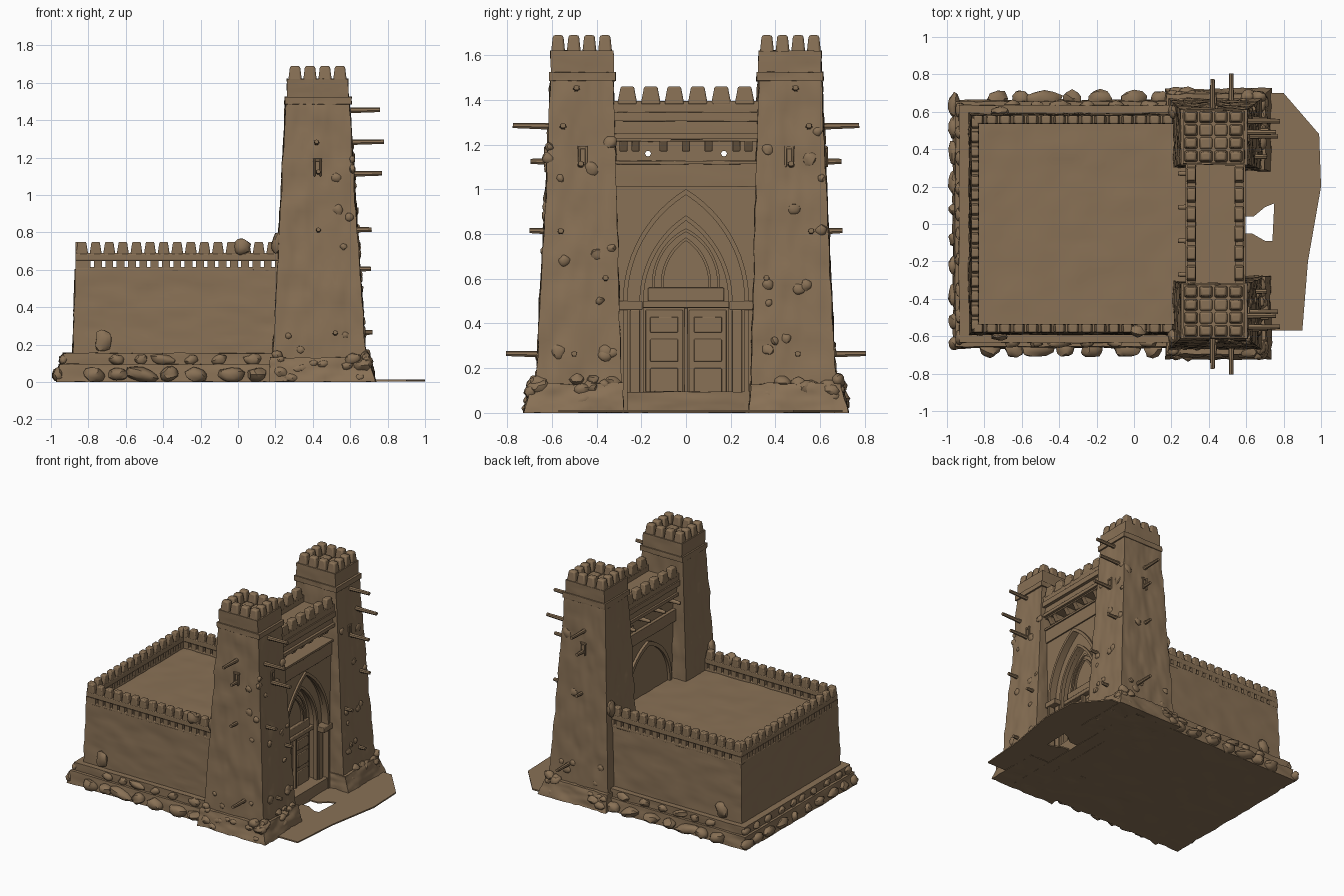
import bpy, bmesh, math, random
from mathutils import Vector, Matrix, noise

random.seed(4)
old = bpy.data.objects.get("Cube")
if old:
    bpy.data.objects.remove(old, do_unlink=True)

clay = bpy.data.materials.new("sun_baked_clay")
clay.use_nodes = True
COLOR = (0.25, 0.165, 0.092, 1)
clay.diffuse_color = COLOR
clay.node_tree.nodes["Principled BSDF"].inputs["Base Color"].default_value = COLOR


def shade(ob, angle=40):
    bpy.ops.object.select_all(action='DESELECT')
    ob.select_set(True)
    bpy.context.view_layer.objects.active = ob
    bpy.ops.object.shade_smooth_by_angle(angle=math.radians(angle))


def finish(name, bm, bevel=0.0, cuts=0, rough=0.0):
    """Turn a bmesh into an object, optionally worn by noise and bevelled."""
    if cuts:
        bmesh.ops.subdivide_edges(bm, edges=bm.edges[:], cuts=cuts, use_grid_fill=True)
        bm.normal_update()
        for v in bm.verts:
            n = noise.noise(v.co * 9) + 0.6 * noise.noise(v.co * 23)
            v.co += v.normal * n * rough
            v.co.z = max(v.co.z, 0)
    me = bpy.data.meshes.new(name)
    bm.to_mesh(me)
    bm.free()
    me.materials.append(clay)
    ob = bpy.data.objects.new(name, me)
    bpy.context.collection.objects.link(ob)
    if bevel:
        mod = ob.modifiers.new("soft_edges", 'BEVEL')
        mod.width, mod.segments = bevel, 2
    shade(ob)
    return ob


def block(bm, x, y, z, top_x=None, top_y=None):
    """Box from ranges, with an optional different top rectangle."""
    tx, ty = top_x or x, top_y or y
    vs = bmesh.ops.create_cube(bm, size=2)["verts"]
    for v in vs:
        i, j, k = (int(c > 0) for c in v.co)
        v.co = ((tx if k else x)[i], (ty if k else y)[j], z[k])


def solid(name, *args, bevel=0.0, cuts=0, rough=0.0):
    bm = bmesh.new()
    block(bm, *args)
    return finish(name, bm, bevel, cuts, rough)


def merlon(bm, cx, cy, wx, wy, z0, z1, px=0.7, py=0.7):
    block(bm, (cx - wx, cx + wx), (cy - wy, cy + wy), (z0, z1),
          (cx - wx * px, cx + wx * px), (cy - wy * py, cy + wy * py))


def rod(bm, a, b, r):
    a, b = Vector(a), Vector(b)
    turn = (b - a).to_track_quat('Z', 'Y').to_matrix().to_4x4()
    bmesh.ops.create_cone(bm, cap_ends=True, segments=7, radius1=r, radius2=r * 0.7,
                          depth=(b - a).length, matrix=Matrix.Translation((a + b) / 2) @ turn)


def rock(bm, p, s):
    spin = Matrix.Rotation(random.uniform(-0.3, 0.3), 4, 'Y')
    vs = bmesh.ops.create_icosphere(bm, subdivisions=2, radius=1)["verts"]
    seed = Vector(p) * 40
    for v in vs:
        q = v.co * (1 + 0.35 * noise.noise(v.co * 1.3 + seed))
        v.co = Vector(p) + spin @ Vector(q[i] * s[i] for i in range(3))
        v.co.z = max(v.co.z, 0)


def plate(name, outlines, x0, x1, flat=False):
    """Extrude (y, z) outlines along x, or (x, y) outlines along z when flat."""
    cu = bpy.data.curves.new(name, 'CURVE')
    cu.dimensions, cu.fill_mode, cu.extrude = '2D', 'BOTH', (x1 - x0) / 2
    for pts in outlines:
        sp = cu.splines.new('POLY')
        sp.points.add(len(pts) - 1)
        for p, q in zip(sp.points, pts):
            p.co = (*q, 0, 1)
        sp.use_cyclic_u = True
    ob = bpy.data.objects.new(name, cu)
    bpy.context.collection.objects.link(ob)
    bpy.ops.object.select_all(action='DESELECT')
    ob.select_set(True)
    bpy.context.view_layer.objects.active = ob
    bpy.ops.object.convert(target='MESH')
    ob = bpy.context.view_layer.objects.active
    shift = Matrix.Translation((0, 0, (x0 + x1) / 2))
    turn = Matrix(((0, 0, 1, 0), (1, 0, 0, 0), (0, 1, 0, 0), (0, 0, 0, 1)))
    ob.data.transform(shift if flat else turn @ shift)
    ob.data.materials.clear()
    ob.data.materials.append(clay)
    shade(ob, 30)


def arch(h, spring, apex, foot=0.01, n=12):
    """Pointed arch path from left foot to right foot."""
    rise = apex - spring
    r = (h * h + rise * rise) / (2 * h)
    c = r - h
    end = math.atan2(rise, -c)
    left = [(-h, foot)] + [(c + r * math.cos(t), spring + r * math.sin(t))
            for t in (math.pi + (end - math.pi) * i / n for i in range(n + 1))]
    return left + [(-y, z) for y, z in reversed(left[:-1])]


def rim(name, h, spring, apex, w, x0, x1, foot=0.01):
    plate(name, [arch(h + w, spring, apex + w * 1.3, foot) + arch(h, spring, apex, foot)[::-1]], x0, x1)


# Ground sheet with its broken notch, and stepped plinth
plate("ground_sheet", [[(0.55, 0.7), (0.8, 0.7), (0.99, 0.48), (1, 0.2), (0.93, -0.2), (0.9, -0.57),
      (0.55, -0.57), (0.55, -0.05), (0.63, -0.05), (0.7, -0.09), (0.74, -0.09), (0.75, 0.11),
      (0.7, 0.09), (0.64, 0.04), (0.55, 0.04)]], 0.004, 0.014, True)
solid("plinth_lower", (-.97, .57), (-.665, .665), (0, .095), (-.955, .57), (-.655, .655), cuts=24, rough=.008)
solid("plinth_upper", (-.935, .3), (-.635, .635), (.08, .155), cuts=24, rough=.005)

# Courtyard block and its roof
solid("courtyard_walls", (-.885, .35), (-.595, .595), (.1, .6), (-.87, .35), (-.58, .58), cuts=24, rough=.006)

# Courtyard parapet: rails, small posts with openings between, and merlons
bm = bmesh.new()
posts = bmesh.new()


def parapet_run(a, b, fixed, along_x):
    """One straight parapet; fixed is its thickness range."""
    def put(target, u, z, top=None):
        if along_x:
            block(target, u, fixed, z, top, None)
        else:
            block(target, fixed, u, z, None, top)
    put(bm, (a, b), (.59, .615))
    put(bm, (a, b), (.648, .69))
    n = round((b - a) / .061)
    step = (b - a) / n
    for i in range(n + 1):
        u = a + i * step
        put(posts, (max(a, u - .021), min(b, u + .021)), (.61, .65))
    n = round((b - a) / .075)
    step = (b - a) / n
    for i in range(n):
        u = a + (i + .5) * step
        put(bm, (u - .033, u + .033), (.68, .75), (u - .022, u + .022))


for s in (-1, 1):
    parapet_run(-.87, .22, tuple(sorted((s * .58, s * .535))), True)
parapet_run(-.58, .58, (-.87, -.83), False)
finish("courtyard_parapet", bm, .007)
finish("parapet_posts", posts)

# Gate towers, mirrored across y
for s, side in ((-1, "right"), (1, "left")):
    def span(a, b):
        return tuple(sorted((s * a, s * b)))
    solid(side + "_tower", (.185, .685), span(.29, .672), (.08, 1.5),
          (.255, .595), span(.325, .605), cuts=28, rough=.009)
    solid(side + "_tower_foot", (.165, .735), span(.28, .725), (0, .13),
          (.175, .7), span(.285, .695), cuts=14, rough=.014)
    solid(side + "_tower_band", (.25, .608), span(.315, .613), (1.485, 1.525), bevel=.01, cuts=12, rough=.004)
    solid(side + "_tower_crown", (.262, .592), span(.322, .603), (1.5, 1.62),
          (.262, .588), span(.325, .607), cuts=8, rough=.004)
    bm = bmesh.new()
    for i in range(4):
        for j in range(4):
            if i in (0, 3) or j in (0, 3):
                merlon(bm, .305 + i * .08, s * (.362 + j * .07), .038, .033, 1.6, 1.69)
            else:
                merlon(bm, .305 + i * .08, s * (.362 + j * .07), .036, .033, 1.6, 1.635, .9, .9)
    finish(side + "_tower_merlons", bm, .01)

    # Scaffold poles
    bm = bmesh.new()
    for y, z, tip in ((.49, 1.45, .76), (.55, 1.28, .78), (.47, 1.11, .77),
                      (.56, .81, .715), (.36, .6, .71), (.5, .26, .72)):
        rod(bm, (.5, s * y, z), (tip, s * y, z + .005), .018)
    for x, z, tip in ((.42, 1.28, .775), (.43, 1.12, .695), (.43, .81, .7), (.52, .26, .805)):
        rod(bm, (x, s * .55, z), (x, s * tip, z + .005), .017)
    finish(side + "_tower_poles", bm)

    # Arrow slit frames on the front and outer faces
    bm = bmesh.new()
    for d in (-1, 1):
        block(bm, (.55, .622), span(.462 + d * .016 - .005, .462 + d * .016 + .005), (1.1, 1.19))
        block(bm, (.425 + d * .016 - .005, .425 + d * .016 + .005), span(.6, .635), (1.1, 1.19))
    block(bm, (.55, .62), span(.44, .485), (1.18, 1.195))
    block(bm, (.4, .45), span(.6, .632), (1.18, 1.195))
    finish(side + "_arrow_slits", bm, .003)

    # Fallen and embedded stones
    bm = bmesh.new()
    for i in range(26):
        t = random.random()
        size = random.uniform(.025, .05)
        z = random.uniform(.015, .15)
        if i % 2:
            rock(bm, (.7 - z * .15, s * (.3 + .4 * t), z), (size * .7, size, size * .75))
        else:
            rock(bm, (.2 + .5 * t, s * (.71 - z * .2), z), (size, size * .7, size * .7))
    for i in range(20):
        z = .17 + random.random() ** 1.7 * 1.1
        size = random.uniform(.018, .034)
        lean = (z - .08) / 1.42
        if i % 3:
            rock(bm, (.68 - .09 * lean, s * random.uniform(.32, .62), z), (.016, size, size))
        else:
            rock(bm, (random.uniform(.25, .6), s * (.667 - .067 * lean), z), (size, .014, size))
    for x, size in ((-.5, .09), (-.2, .06), (-.02, .07), (-.75, .06), (.12, .05), (-.35, .05), (-.62, .05)):
        rock(bm, (x + s * .02, s * .67, .04), (size, .045, .038))
        rock(bm, (x + .1, s * .635, .12), (size * .7, .025, .028))
    rock(bm, (-.72, s * .6, .22), (.045, .025, .06))
    rock(bm, (.21, s * .6, .74), (.03, .04, .06))
    for y in (.08, .22, .38, .52, .64):
        rock(bm, (-.962, s * y, .04), (.03, random.uniform(.03, .07), .035))
        rock(bm, (-.93, s * (y - .03), .12), (.025, .04, .03))
    finish(side + "_stones", bm)

bm = bmesh.new()
rock(bm, (.02, -.57, .72), (.05, .035, .045))
finish("parapet_boulder", bm)

# Gatehouse core with two round lookout holes
holes = [[(s * .17 + .013 * math.cos(a * math.pi / 4), 1.16 + .013 * math.sin(a * math.pi / 4))
          for a in range(8)] for s in (-1, 1)]
plate("gatehouse_core", [[(-.36, 0), (.36, 0), (.36, 1.34), (-.36, 1.34)]] + holes, .33, .46)

# Stepped pointed portal
for name, dims, x0, x1, w in (("inner_portal", (.2, .5, .87), .46, .515, .36),
                              ("outer_portal", (.268, .5, .985), .515, .56, .36)):
    plate(name, [arch(*dims) + [(w, .01), (w, 1.03), (-w, 1.03)] + [(-w, .01)]], x0, x1)
rim("inner_arch_rim", .19, .5, .86, .018, .5, .53)
rim("outer_arch_rim", .262, .5, .975, .02, .54, .575)
rim("tympanum_rib", .1, .58, .77, .012, .45, .475, .56)
rim("tympanum_outer_rib", .14, .58, .81, .012, .45, .47, .56)
rim("rear_arch_rim", .25, .62, .96, .025, .31, .34, .58)

# Double doors, transom and imposts
bm = bmesh.new()
block(bm, (.45, .5), (-.2, .2), (.47, .5))
block(bm, (.45, .485), (-.17, .17), (.5, .56))
block(bm, (.45, .492), (-.01, .01), (.01, .47))
for s in (-1, 1):
    block(bm, (.45, .472), tuple(sorted((s * .014, s * .182))), (.01, .46))
    for z in ((.04, .2), (.23, .33), (.36, .43)):
        block(bm, (.46, .48), tuple(sorted((s * .035, s * .16))), z)
    block(bm, (.5, .585), tuple(sorted((s * .195, s * .3))), (.46, .5))
    block(bm, (.5, .54), tuple(sorted((s * .205, s * .25))), (.01, .46))
finish("doors_and_imposts", bm, .004)

# Lintels, cornices, brackets and walkway parapets
bm = bmesh.new()
W = (-.35, .35)
for x, z in (((.33, .57), (1.01, 1.12)), ((.44, .58), (1.112, 1.128)), ((.3, .57), (1.215, 1.31)),
             ((.285, .59), (1.225, 1.25)), ((.275, .595), (1.305, 1.345)), ((.305, .4), (1.03, 1.12))):
    block(bm, x, W, z)
for x in (.285, .54):
    block(bm, (x, x + .045), W, (1.33, 1.395))
finish("gatehouse_cornices", bm, .006, 6, .003)
bm = bmesh.new()
for x in (.307, .562):
    for i in range(6):
        merlon(bm, x, -.2625 + i * .105, .026, .045, 1.38, 1.46, .85, .66)
finish("gatehouse_merlons", bm, .007)
bm = bmesh.new()
for y in (-.28, -.225, -.1, 0, .1, .225, .28):
    block(bm, (.45, .54), (y - .018, y + .018), (1.17, 1.22), (.45, .57))
for y in (-.27, -.09, .09, .27):
    rod(bm, (.35, y, 1.2), (.235, y, 1.2), .018)
finish("gatehouse_brackets", bm, .004)
